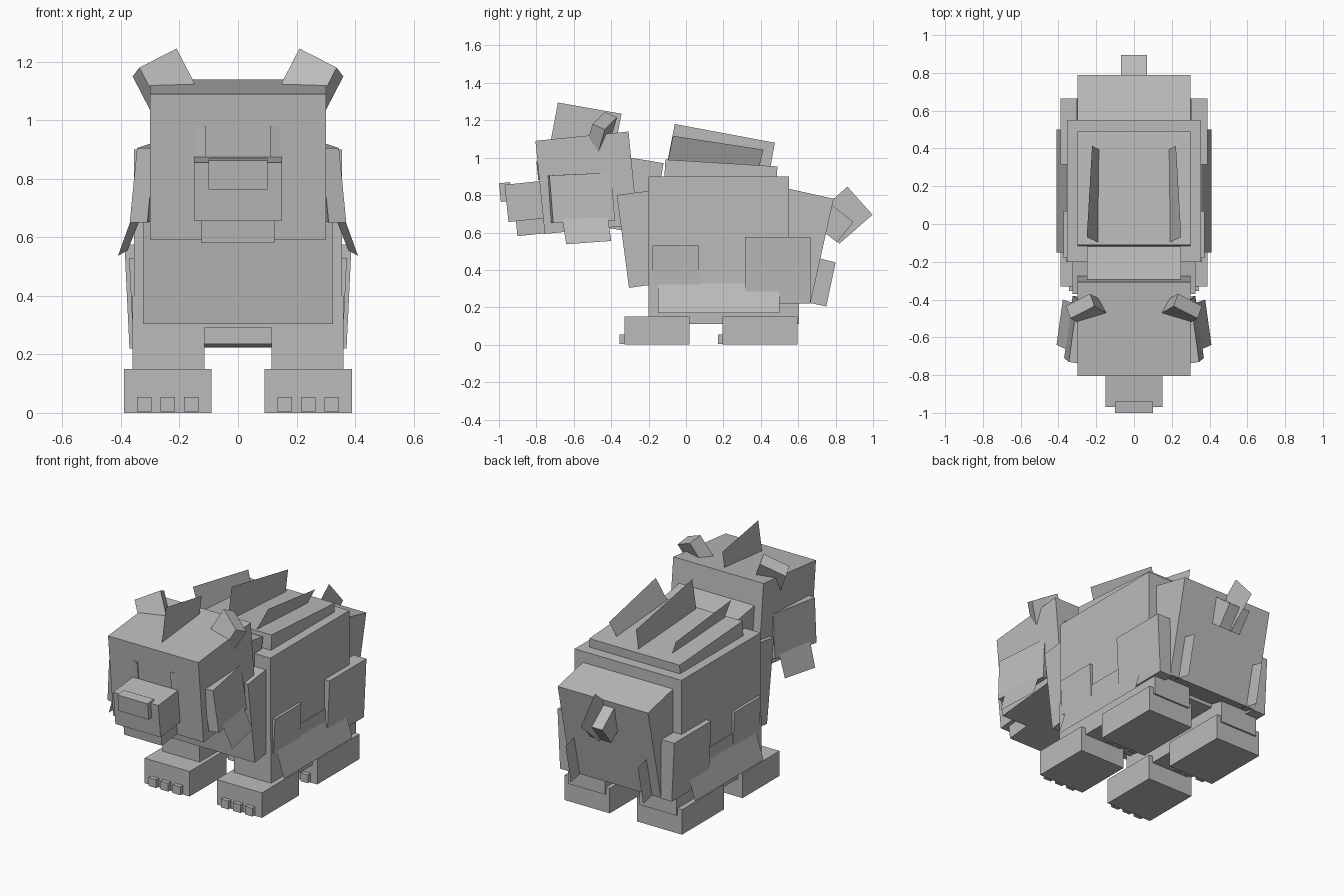
import bpy
import bmesh
from math import sin, cos, radians
from mathutils import Vector

cube = bpy.data.objects.get("Cube")
if cube:
    bpy.data.objects.remove(cube, do_unlink=True)

GREY = (0.5, 0.5, 0.5, 1)
grey = bpy.data.materials.new("plain_grey")
grey.use_nodes = True
grey.diffuse_color = GREY
grey.node_tree.nodes["Principled BSDF"].inputs["Base Color"].default_value = GREY


def finish(name, bm, mirrored):
    """Turn a bmesh into an object, mirrored across the body if asked."""
    bmesh.ops.recalc_face_normals(bm, faces=bm.faces[:])
    mesh = bpy.data.meshes.new(name)
    bm.to_mesh(mesh)
    bm.free()
    mesh.materials.append(grey)
    obj = bpy.data.objects.new(name, mesh)
    bpy.context.collection.objects.link(obj)
    if mirrored:
        mirror = obj.modifiers.new("left_right", "MIRROR")
        mirror.use_mirror_merge = False
    return obj


def block(name, corner, a, b, c, mirrored=False):
    """Box spanned by three edge vectors from one corner."""
    corner, a, b, c = map(Vector, (corner, a, b, c))
    bm = bmesh.new()
    base = [bm.verts.new(p) for p in (corner, corner + a, corner + a + b, corner + b)]
    face = bm.faces.new(base)
    extruded = bmesh.ops.extrude_face_region(bm, geom=[face], use_keep_orig=True)
    moved = [v for v in extruded["geom"] if isinstance(v, bmesh.types.BMVert)]
    bmesh.ops.translate(bm, verts=moved, vec=c)
    return finish(name, bm, mirrored)


def pitched(name, y, z, length, height, half_width, pitch=0):
    """Centred box given by its top front edge and its pitch."""
    s, k = sin(radians(pitch)), cos(radians(pitch))
    block(name, (-half_width, y, z), (0, length * k, length * s),
          (0, height * s, -height * k), (2 * half_width, 0, 0))


def pair(name, x, y, z):
    """Upright box on both sides; each argument is a (low, high) range."""
    block(name, (x[0], y[0], z[0]), (x[1] - x[0], 0, 0),
          (0, y[1] - y[0], 0), (0, 0, z[1] - z[0]), True)


def sheet(name, corners, mirrored=False):
    """Flat tuft of fur without thickness."""
    bm = bmesh.new()
    bm.faces.new([bm.verts.new(p) for p in corners])
    finish(name, bm, mirrored)


def upright_sheet(name, outline, x=0):
    sheet(name, [(x, y, z) for y, z in outline], x != 0)


# Torso
pitched("body", -0.2, 0.9, 0.75, 0.61, 0.355)
pitched("belly", -0.17, 0.4, 0.69, 0.165, 0.25)
pitched("chest", -0.37, 0.8, 0.3, 0.5, 0.325, 7.5)
pitched("rump", 0.35, 0.878, 0.45, 0.57, 0.3, -12.5)
pitched("back_plate", -0.11, 0.99, 0.6, 0.1, 0.3, -3.5)
pitched("neck", -0.416, 1.02, 0.3, 0.39, 0.25, -9.5)

# Head
pitched("head", -0.805, 1.09, 0.5, 0.5, 0.3, 5.7)
pitched("snout", -0.97, 0.855, 0.24, 0.2, 0.15, 6)
pitched("jaw", -0.91, 0.665, 0.2, 0.085, 0.125, 6)
pitched("nose", -1, 0.863, 0.06, 0.1, 0.1, 6)
block("eyes", (0.11, -0.8, 0.98), (0.045, 0.008, 0), (0, 0.01, -0.1), (0, 0.03, 0), True)
block("ears", (0.21, -0.435, 1.245), (0.127, -0.065, -0.065),
      (0.023, 0.066, -0.03), (-0.08, -0.045, -0.155), True)
block("cheeks", (0.345, -0.73, 0.905), (-0.045, 0.33, 0.015),
      (0.025, 0.02, -0.255), (-0.06, -0.01, 0), True)

# Tail
pitched("tail", 0.745, 0.774, 0.19, 0.14, 0.07, -38)

# Legs, feet and toes
for which, leg, foot in (("front", (-0.2, 0.06), (-0.33, 0.02)),
                         ("hind", (0.06, 0.605), (0.195, 0.595))):
    pair(which + "_legs", (0.115, 0.36), leg, (0.11, 0.4))
    pair(which + "_feet", (0.09, 0.39), foot, (0, 0.15))
    for i in range(3):
        x = 0.135 + 0.08 * i
        pair(f"{which}_toes_{i + 1}", (x, x + 0.05), (foot[0] - 0.025, foot[0] + 0.02),
             (0.005, 0.055))

# Shoulder and hip pads leaning against the body
block("shoulder_pads", (0.372, -0.18, 0.53), (0, 0.25, 0), (-0.01, 0, -0.21), (-0.07, 0, 0), True)
block("hip_pads", (0.388, 0.315, 0.575), (0, 0.35, 0), (-0.017, 0, -0.355), (-0.085, 0, 0), True)

# Fur tufts along the middle
upright_sheet("head_crest", ((-0.685, 1.295), (-0.345, 1.235), (-0.385, 1.02), (-0.725, 1.08)))
upright_sheet("back_crest", ((-0.06, 1.18), (0.475, 1.08), (0.45, 0.94), (-0.105, 0.95)))
upright_sheet("tail_tuft", ((0.863, 0.845), (0.997, 0.695), (0.82, 0.54), (0.686, 0.69)))

# Fur tufts on both sides
upright_sheet("rump_tufts", ((0.68, 0.47), (0.8, 0.44), (0.75, 0.205), (0.63, 0.23)), 0.24)
sheet("side_crests", ((0.25, -0.07, 1.117), (0.222, 0.414, 1.043),
                      (0.16, 0.38, 0.9), (0.18, -0.1, 0.965)), True)
sheet("flank_tufts", ((0.35, -0.15, 0.36), (0.35, 0.5, 0.36),
                      (0.41, 0.5, 0.17), (0.41, -0.15, 0.17)), True)
sheet("cheek_tufts", ((0.355, -0.665, 0.69), (0.41, -0.64, 0.537),
                      (0.377, -0.4, 0.555), (0.32, -0.42, 0.7)), True)
